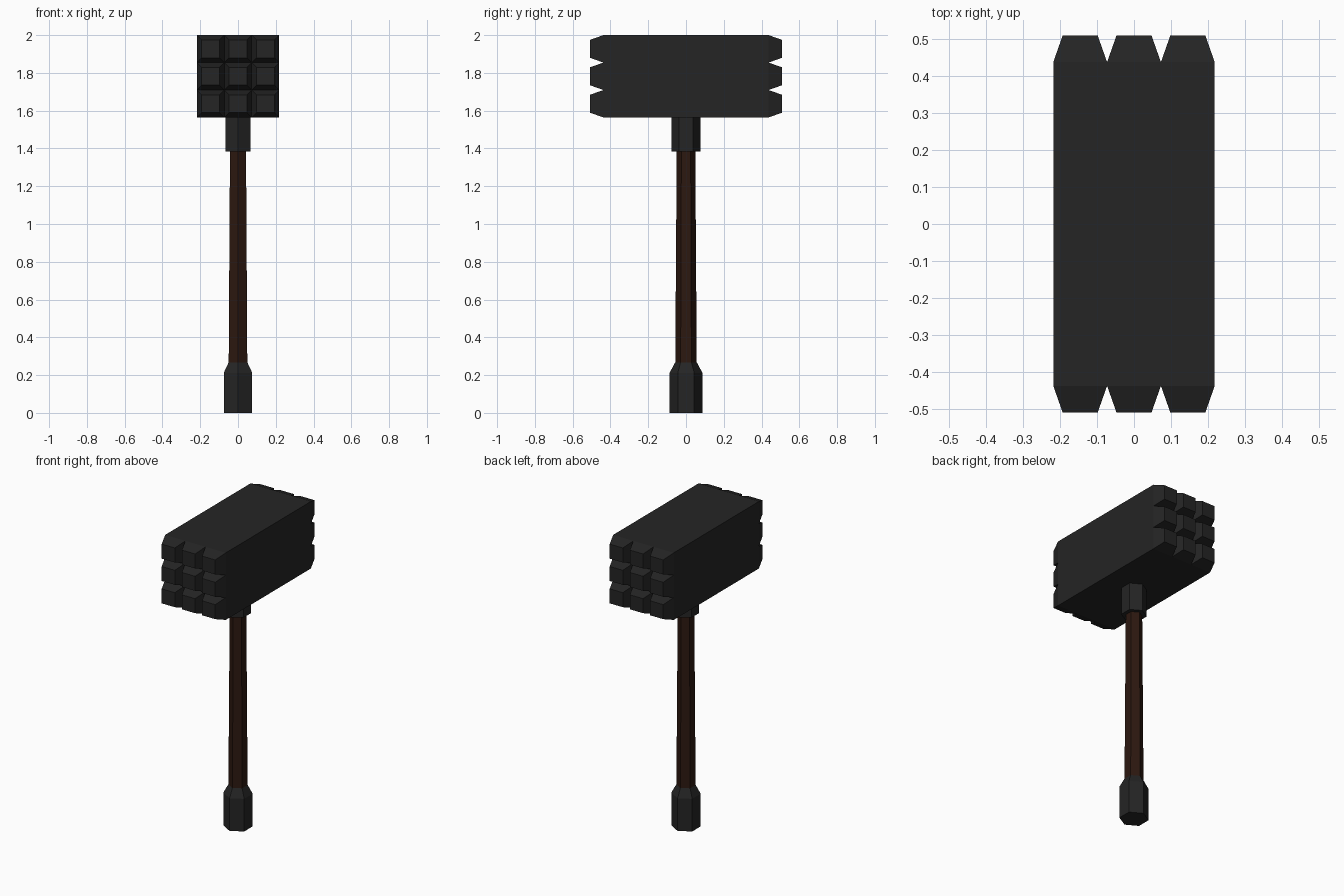
import bpy, bmesh, math
from mathutils import Vector, Matrix

if "Cube" in bpy.data.objects:
    bpy.data.objects.remove(bpy.data.objects["Cube"])


def material(name, colour):
    mat = bpy.data.materials.new(name)
    mat.diffuse_color = (*colour, 1)
    mat.use_nodes = True
    mat.node_tree.nodes["Principled BSDF"].inputs["Base Color"].default_value = mat.diffuse_color
    return mat


IRON = material("dark_iron", (0.018, 0.018, 0.018))
WOOD = material("dark_wood", (0.025, 0.009, 0.005))


def add_object(name, bm, mat):
    bmesh.ops.recalc_face_normals(bm, faces=bm.faces)
    mesh = bpy.data.meshes.new(name)
    bm.to_mesh(mesh)
    bm.free()
    mesh.materials.append(mat)
    obj = bpy.data.objects.new(name, mesh)
    bpy.context.collection.objects.link(obj)
    return obj


def hex_column(name, rings, mat):
    """Six-sided column through (radius, z) rings, corners on the y axis."""
    bm = bmesh.new()
    loops = []
    for r, z in rings:
        angles = [math.pi / 2 + i * math.pi / 3 for i in range(6)]
        loops.append([bm.verts.new((r * math.cos(a), r * math.sin(a), z)) for a in angles])
    for low, high in zip(loops, loops[1:]):
        for i in range(6):
            j = (i + 1) % 6
            bm.faces.new((low[i], low[j], high[j], high[i]))
    bm.faces.new(loops[0][::-1])
    bm.faces.new(loops[-1])
    return add_object(name, bm, mat)


# Hammer head: a block whose two ends are cut 3 x 3 and raised into blunt studs
HALF_W, HALF_L, MID_Z = 0.218, 0.437, 1.782
bm = bmesh.new()
bmesh.ops.create_cube(bm, size=2, matrix=Matrix.Translation((0, 0, MID_Z))
                      @ Matrix.Diagonal((HALF_W, HALF_L, HALF_W, 1)))
for axis in (Vector((1, 0, 0)), Vector((0, 0, 1))):
    for side in (-1, 1):
        bmesh.ops.bisect_plane(bm, geom=bm.verts[:] + bm.edges[:] + bm.faces[:],
                               plane_co=Vector((0, 0, MID_Z)) + axis * side * HALF_W / 3,
                               plane_no=axis)
bm.normal_update()
ends = [f for f in bm.faces if abs(f.normal.y) > 0.9]
bmesh.ops.inset_individual(bm, faces=ends, thickness=0.036, depth=0.072)
# the outermost studs taper inwards too, so the block keeps its straight sides
add_object("hammer_head", bm, IRON)

# Collar, handle and pommel
hex_column("collar", [(0.076, 1.385), (0.076, 1.58)], IRON)
hex_column("handle", [(0.057, 0.25), (0.049, 1.40)], WOOD)
hex_column("pommel", [(0.087, 0), (0.087, 0.212), (0.057, 0.268)], IRON)
